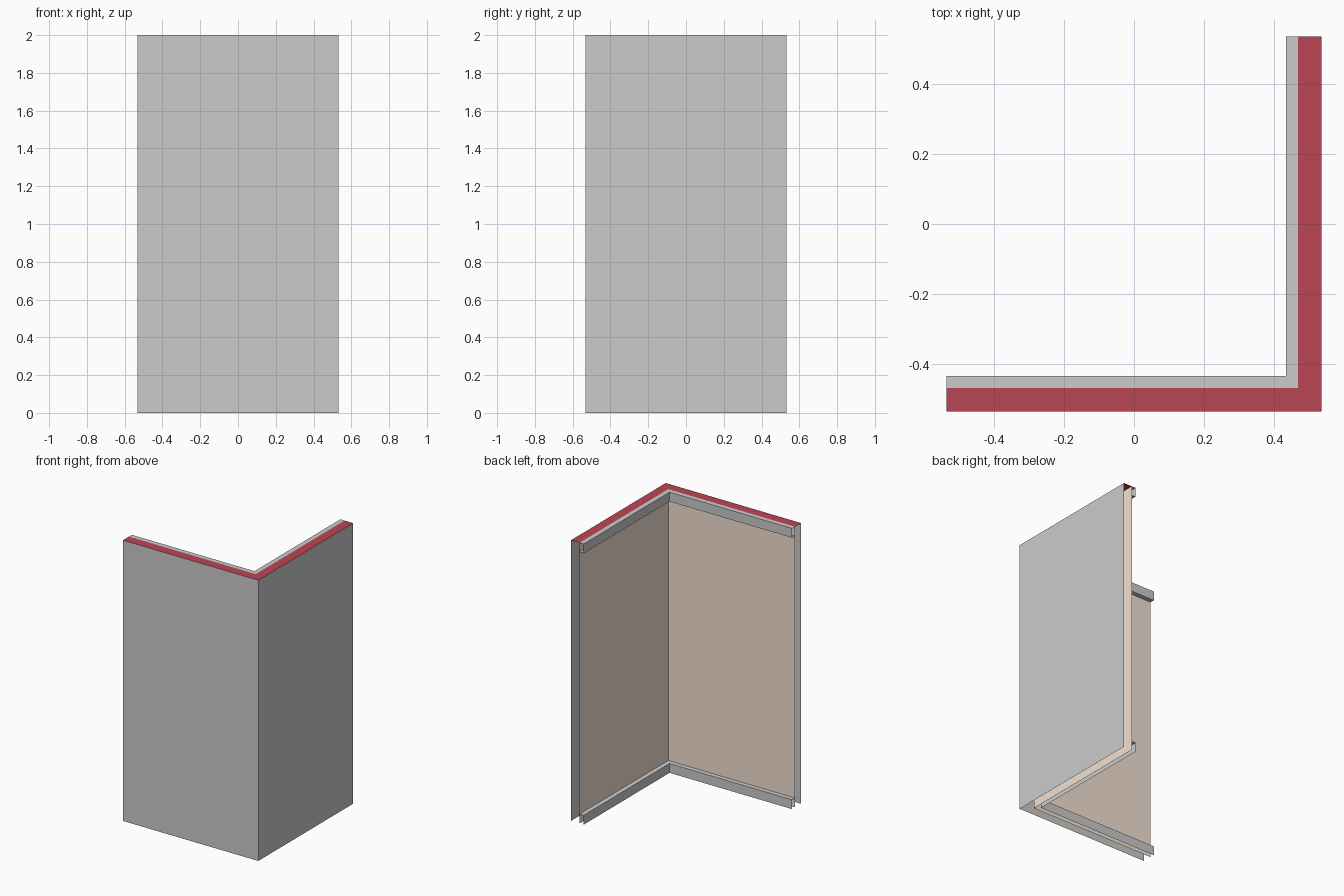
import bpy

if "Cube" in bpy.data.objects:
    bpy.data.objects.remove(bpy.data.objects["Cube"])

U = 2 / 15            # wall module
HALF = 4 * U          # outer face and wall ends
INNER = HALF - U / 2  # room-side face
TRIM = INNER - U / 4  # trim face
TRIM_H = U / 2
TOP = 2.0


def material(name, rgb):
    mat = bpy.data.materials.new(name)
    mat.diffuse_color = (*rgb, 1)
    mat.use_nodes = True
    mat.node_tree.nodes["Principled BSDF"].inputs["Base Color"].default_value = mat.diffuse_color
    return mat


def corner_strip(name, profile, mat=None):
    """Sweep an open (offset, z) profile along the L-shaped wall, mitred at the corner."""
    verts, faces = [], []
    for d, z in profile:
        verts += [(-HALF, -d, z), (d, -d, z), (d, HALF, z)]
    for row in range(len(profile) - 1):
        for col in range(2):
            a = row * 3 + col
            faces.append((a, a + 1, a + 4, a + 3))
    mesh = bpy.data.meshes.new(name)
    mesh.from_pydata(verts, [], faces)
    obj = bpy.data.objects.new(name, mesh)
    bpy.context.collection.objects.link(obj)
    if mat:
        mesh.materials.append(mat)
    return obj


tan = material("tan_paint", (0.9, 0.75, 0.645))
red = material("dark_red", (0.5, 0.06, 0.09))

# Wall skins, open at the ends and underneath
corner_strip("outer_wall", [(HALF, 0), (HALF, TOP)])
corner_strip("wall_top", [(HALF, TOP), (INNER, TOP)], red)
corner_strip("inner_wall", [(INNER, TOP), (INNER, 0)], tan)

# Room-side trim
corner_strip("crown_trim", [(INNER, TOP), (TRIM, TOP),
                            (TRIM, TOP - TRIM_H), (INNER, TOP - TRIM_H)])
corner_strip("baseboard", [(INNER, TRIM_H), (TRIM, TRIM_H), (TRIM, 0)])
